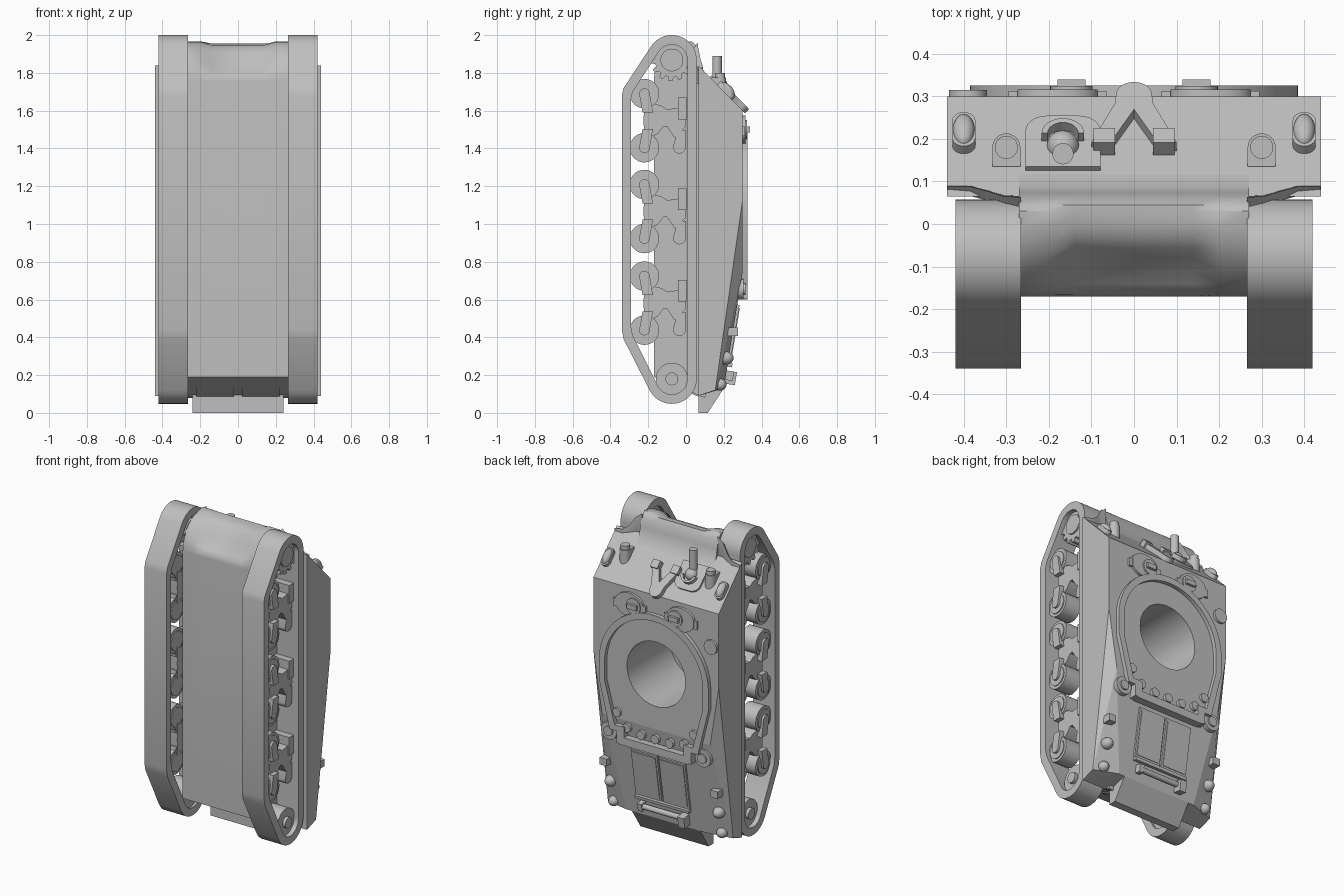
import bpy, bmesh
from math import sin, cos, radians, pi
from mathutils import Matrix

cube = bpy.data.objects.get("Cube")
if cube:
    bpy.data.objects.remove(cube, do_unlink=True)

grey = bpy.data.materials.new("plain_grey")
grey.use_nodes = True
grey.diffuse_color = (0.52, 0.52, 0.52, 1)
grey.node_tree.nodes["Principled BSDF"].inputs["Base Color"].default_value = (0.52, 0.52, 0.52, 1)
parts = []


def finish(name, bm, M=Matrix(), mirror=False):
    bm.transform(M)
    bmesh.ops.recalc_face_normals(bm, faces=bm.faces[:])
    mesh = bpy.data.meshes.new(name)
    bm.to_mesh(mesh)
    bm.free()
    mesh.materials.append(grey)
    ob = bpy.data.objects.new(name, mesh)
    bpy.context.collection.objects.link(ob)
    if mirror:
        ob.modifiers.new("mirror", 'MIRROR').use_mirror_merge = False
    parts.append(ob)
    return ob


def loft(name, sections, M=Matrix(), mirror=False):
    bm = bmesh.new()
    rings = [[bm.verts.new(p) for p in ring] for ring in sections]
    n = len(rings[0])
    for a, b in zip(rings, rings[1:]):
        for i in range(n):
            bm.faces.new((a[i], a[(i + 1) % n], b[(i + 1) % n], b[i]))
    bm.faces.new(rings[0])
    bm.faces.new(rings[-1])
    return finish(name, bm, M, mirror)


def extrude(name, pts, h, M, mirror=False):
    return loft(name, [[(a, b, z) for a, b in pts] for z in (0, h)], M, mirror)


def arc(cx, cy, r, a0, a1, n=16, r2=None):
    angles = [radians(a0 + (a1 - a0) * i / n) for i in range(n + 1)]
    return [(cx + r * cos(a), cy + (r2 or r) * sin(a)) for a in angles]


def disc(name, r, h, M, mirror=False, n=32):
    return extrude(name, arc(0, 0, r, 0, 360 - 360 / n, n - 1), h, M, mirror)


def box(name, sx, sy, h, M, mirror=False):
    return extrude(name, [(-sx / 2, -sy / 2), (sx / 2, -sy / 2), (sx / 2, sy / 2), (-sx / 2, sy / 2)], h, M, mirror)


def dome(name, r, scale, M, mirror=False):
    bm = bmesh.new()
    bmesh.ops.create_uvsphere(bm, u_segments=20, v_segments=12, radius=r)
    bmesh.ops.scale(bm, vec=scale, verts=bm.verts[:])
    return finish(name, bm, M, mirror)


def frame(deg, x, y, z):
    return Matrix.Translation((x, y, z)) @ Matrix.Rotation(radians(deg), 4, 'X')


def glacis(x, y, lift=0):
    return frame(-45.6, x, y, 1.60 + (0.30 - y) * 1.021) @ Matrix.Translation((0, 0, lift))


def deck(x, z, y=0.30):
    return frame(-90, x, y, z)


def rear(x, z, lift=0):
    return frame(-99.2, x, 0.30 - (0.75 - z) * 0.161, z) @ Matrix.Translation((0, 0, lift))


def side(x, y=0, z=0):
    turn = Matrix(((0, 0, 1, 0), (1, 0, 0, 0), (0, 1, 0, 0), (0, 0, 0, 1)))
    return Matrix.Translation((x, y, z)) @ turn


# Upper hull: a convex block with tapered rear flanks
bm = bmesh.new()
for s in (-1, 1):
    for x, y, z in ((.44, .065, .09), (.44, .065, 1.84), (.44, .30, 1.60), (.44, .30, 1.13),
                    (.44, .155, .12), (.28, .20, .13), (.38, .30, .75)):
        bm.verts.new((s * x, y, z))
bmesh.ops.convex_hull(bm, input=bm.verts[:])
bmesh.ops.dissolve_limit(bm, angle_limit=0.02, verts=bm.verts[:], edges=bm.edges[:])
upper_hull = finish("upper_hull", bm)

# Lower hull with rounded nose, scooped in the middle
tail = [(.13, .2), (.10, .08), (-.17, .19)]
brow = [(.045, 1.955), (.062, 1.93), (.074, 1.88), (.086, 1.82), (.13, 1.773)]
cheek = arc(.03, 1.76, .20, 180, 90, 8, .207)
scoop = [(-.17, 1.76), (-.165, 1.79), (-.14, 1.805), (-.11, 1.83), (-.08, 1.87),
         (-.055, 1.91), (-.03, 1.935), (0, 1.947), (.03, 1.95)]
stations = ((-.27, cheek), (-.20, cheek), (-.14, scoop), (.14, scoop), (.20, cheek), (.27, cheek))
lower_hull = loft("lower_hull", [[(x, y, z) for y, z in tail + nose + brow] for x, nose in stations])

# Turret ring: deep round opening inside a raised horseshoe rim
cutter = disc("ring_cutter", .205, .5, deck(0, 1.1, -.13), n=64)
cutter.hide_render = True
cutter.display_type = 'WIRE'
cutter.hide_set(True)
parts.remove(cutter)
for ob in (upper_hull, lower_hull):
    cut = ob.modifiers.new("opening", 'BOOLEAN')
    cut.operation = 'DIFFERENCE'
    cut.object = cutter


def horseshoe(r, foot, end):
    return [(-foot, end), (-r, .12)] + arc(0, 0, r, 180, 360, 40) + [(r, .12), (foot, end)]


hollow = [(0, .45), (-.21, .45), (-.21, .385)] + horseshoe(.345, .275, .385) + [(.21, .385), (.21, .45), (0, .45)]
outline = [(0, .50), (-.24, .50), (-.24, .42)] + horseshoe(.385, .31, .42) + [(.24, .42), (.24, .50), (0, .50)]
bm = bmesh.new()
loops = [[bm.verts.new((x, y, z)) for x, y in line]
         for line, z in ((outline, 0), (outline, .065), (hollow, .065), (hollow, 0))]
for k in range(4):
    a, b = loops[k], loops[(k + 1) % 4]
    for i in range(len(a) - 1):
        bm.faces.new((a[i], a[i + 1], b[i + 1], b[i]))
bmesh.ops.remove_doubles(bm, verts=bm.verts[:], dist=.0001)
finish("ring_rim", bm, deck(0, 1.1, .26))
box("ring_ledge_end", .035, .09, .065, deck(.245, .65, .26), True)
for x, z in ((0, .69), (.1, .69), (.2, .71), (.27, .79)):
    disc("ring_bolt", .028, .02, deck(x, z, .295), x > 0, n=20)
disc("deck_side_cap", .055, .055, deck(.33, .655, .25), True)
disc("deck_side_cap_boss", .03, .01, deck(.33, .655, .305), True)

# Crew hatches with periscopes
extrude("hatch_plate", arc(.01, 0, .10, 20, 160, 10, .075) + arc(.01, 0, .10, 200, 340, 10, .075),
        .016, deck(.17, 1.5), True)
box("hatch_hinge", .23, .05, .013, deck(.18, 1.49), True)
disc("periscope_base", .05, .024, deck(.147, 1.5), True)
box("periscope", .065, .03, .040, deck(.147, 1.5), True)
disc("filler_cap", .045, .015, deck(-.39, 1.38))

# Glacis fittings
capsule = arc(0, .03, .027, 0, 180, 10) + arc(0, -.03, .027, 180, 360, 10)
extrude("lamp_guard", capsule, .025, glacis(.40, .205), True)
dome("lamp_guard_cap", .026, (1, 1.9, 1), glacis(.40, .205, .02), True)
pad = arc(0, 0, .033, 0, 180, 12) + [(-.033, -.045), (.033, -.045)]
extrude("vent_pad", pad, .10, Matrix.Translation((.30, .18, 1.675)), True)
disc("vent_post", .027, .12, Matrix.Translation((.30, .18, 1.68)), True)
mount = [(-.088, -.085), (.088, -.085)] + arc(.038, .035, .05, 0, 90, 6) + arc(-.038, .035, .05, 90, 180, 6)
extrude("ball_mount_plate", mount, .014, glacis(-.167, .185))
hood = arc(0, 0, .05, 0, 180, 12) + arc(0, 0, .036, 180, 0, 12)
extrude("ball_hood", hood, .04, glacis(-.167, .185))
dome("ball_mount", .038, (1, 1, 1), glacis(-.167, .175, .01))
disc("bow_barrel", .025, .13, Matrix.Translation((-.167, .165, 1.76)), n=20)
lock = arc(0, .03, .042, 0, 180, 10) + [(-.045, .0), (-.10, -.13), (-.055, -.13), (0, -.02), (.055, -.13), (.10, -.13), (.045, 0)]
extrude("travel_lock", lock, .03, glacis(0, .262))
box("travel_lock_foot", .05, .05, .04, glacis(.07, .18), True)

# Front mudguards sweeping up from the sponsons to the nose
sweep = ((.44, .066, 1.83), (.385, .066, 1.84), (.345, .055, 1.87), (.305, .043, 1.93), (.265, .041, 1.96))
loft("mudguard", [[(x, y, 1.74), (x, y, z - .025), (x, y + .022, z), (x, y + .026, 1.78)] for x, y, z in sweep], mirror=True)

# Engine deck
box("engine_hatch", .185, .31, .012, rear(.098, .42), True)
box("engine_hatch_inset", .16, .28, .008, rear(.098, .42, .008), True)
box("engine_deck_rail", .38, .02, .025, rear(0, .255))
roll = Matrix.Rotation(pi / 2, 4, 'Y')
disc("tow_bar", .017, .32, rear(.0, .20, .02) @ Matrix.Translation((-.16, 0, 0)) @ roll, n=16)
box("tow_bar_clamp", .045, .07, .055, rear(-.15, .19))
box("tow_bar_clamp_left", .03, .05, .04, rear(.15, .2))
box("stowage_block", .05, .045, .07, deck(.39, .43, .205), True)
dome("tail_lamp", .035, (1, 1, 1.2), deck(.38, .29, .21), True)
dome("lower_tail_lamp", .032, (1, 1, 1.1), deck(.38, .15, .18), True)

# Rear overhang and exhaust frames
extrude("rear_deflector", [(.065, .10), (.065, 0), (.115, 0), (.20, .13)], .48, side(-.24))
extrude("exhaust_frame", [(-.03, .15), (-.035, .13), (.075, .082), (.08, .11)], .20, side(.02), True)

# Tracks: closed bands following the running gear
def band(r, y0, d):
    return (arc(-.075, 1.868, r, 0, 147, 20) + [(y0 + .01, 1.72 - d), (y0, 1.68 - d), (y0, .44 + d),
            (y0 + .01, .39 + d)] + arc(-.075, .18, r, 207, 360, 20))


bm = bmesh.new()
loops = [[bm.verts.new((x, y, z)) for y, z in band(r, y0, d)]
         for x, r, y0, d in ((.265, .132, -.34, 0), (.42, .132, -.34, 0), (.42, .082, -.292, .02), (.265, .082, -.292, .02))]
n = len(loops[0])
for k in range(4):
    a, b = loops[k], loops[(k + 1) % 4]
    for i in range(n):
        bm.faces.new((a[i], a[(i + 1) % n], b[(i + 1) % n], b[i]))
finish("track", bm, mirror=True)

# Sprocket and idler
teeth = []
for i in range(13):
    for step, r in ((0, .09), (.3, .09), (.45, .112), (.8, .112)):
        a = 2 * pi * (i + step) / 13
        teeth.append((r * cos(a), r * sin(a)))
extrude("drive_sprocket", teeth, .10, side(.29, -.075, 1.868), True)
disc("sprocket_hub", .06, .13, side(.27, -.075, 1.868), True)
disc("idler_wheel", .085, .11, side(.28, -.075, .18), True)
disc("idler_hub", .034, .14, side(.27, -.075, .18), True)

# Suspension bogies with paired road wheels
bogie = [(-.03, .07), (-.10, .06), (-.13, .08), (-.22, .10), (-.225, 0), (-.22, -.10),
         (-.15, -.07), (-.12, -.03), (-.10, -.03), (-.06, -.09), (-.02, -.05), (0, -.03), (0, .07)]
for zc in (1.547, 1.066, .581):
    extrude("bogie_bracket", bogie, .11, side(.27, 0, zc), True)
    box("bogie_skid", .045, .115, .12, side(.27, -.02, zc + .065), True)
    extrude("return_roller", arc(0, 0, .034, 180, 360, 10) + [(.034, .09), (-.01, .09)], .11,
            side(.27, -.035, zc - .14), True)
    for s in (-1, 1):
        z = zc + s * .143
        disc("road_wheel", .078, .11, side(.28, -.22, z), True)
        disc("road_wheel_rim", .060, .122, side(.274, -.22, z), True)
        arm = arc(0, 0, .028, 180, 360, 8) + [(.045, .10), (-.01, .10)]
        extrude("wheel_arm", [(y, -s * v) for y, v in arm], .135, side(.275, -.22, z), True)

# Smooth rounded surfaces while keeping hard edges; the upper hull stays faceted
bpy.ops.object.select_all(action='DESELECT')
parts.remove(upper_hull)
for ob in parts:
    ob.select_set(True)
bpy.context.view_layer.objects.active = lower_hull
bpy.ops.object.shade_smooth_by_angle(angle=radians(40))
